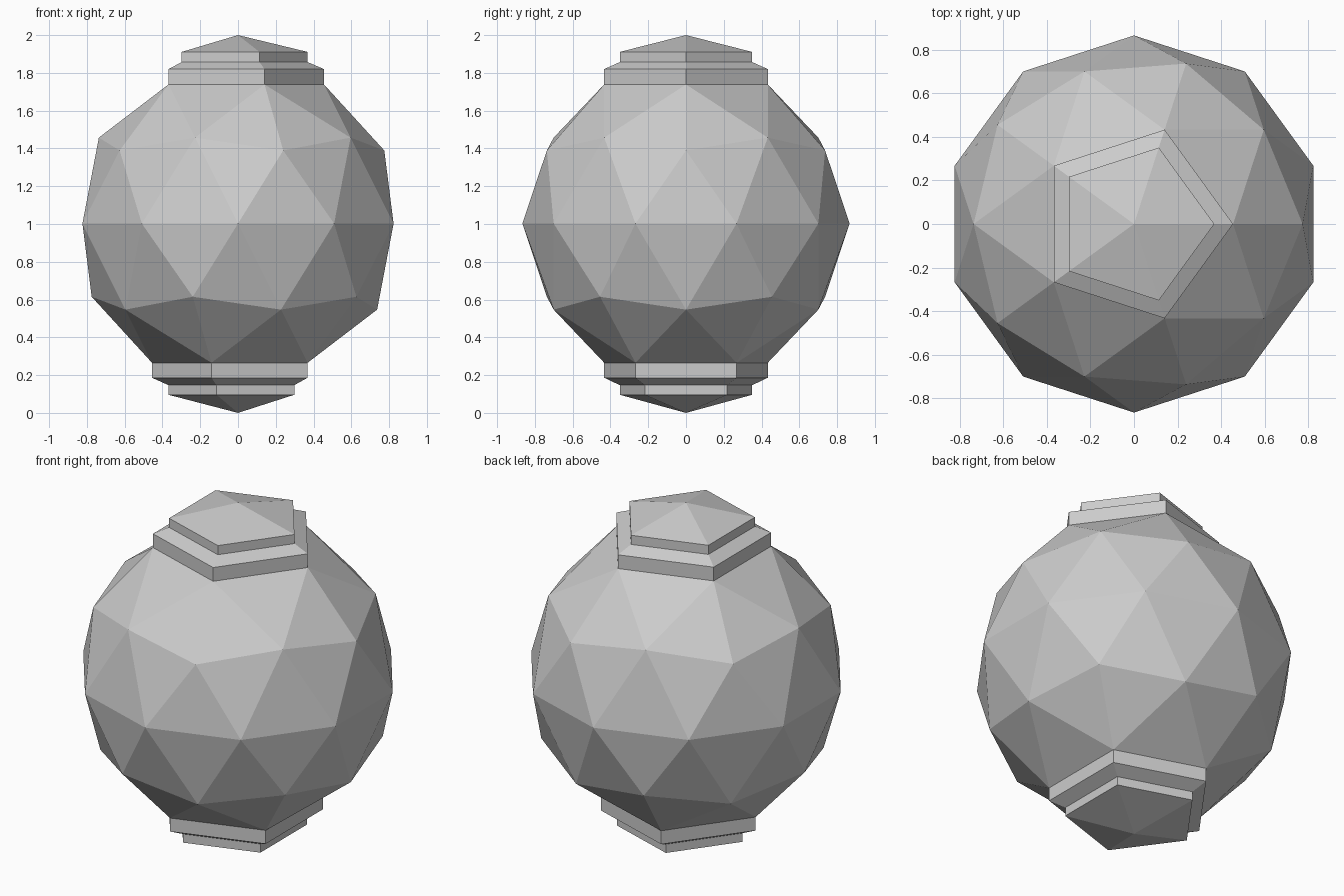
import bpy, bmesh

if "Cube" in bpy.data.objects:
    bpy.data.objects.remove(bpy.data.objects["Cube"])

CENTRE_Z = 1.002
RADIUS = 0.866

grey = bpy.data.materials.new("plain_grey")
grey.diffuse_color = (0.6, 0.6, 0.6, 1)
grey.use_nodes = True
grey.node_tree.nodes["Principled BSDF"].inputs["Base Color"].default_value = grey.diffuse_color

bm = bmesh.new()
bmesh.ops.create_icosphere(bm, subdivisions=2, radius=RADIUS)
bmesh.ops.translate(bm, verts=bm.verts, vec=(0, 0, CENTRE_Z))


def stepped_cap(sign, tiers, apex_z):
    """Extrude the five pole faces upward through (height, scale) tiers."""
    pole = max(bm.verts, key=lambda v: sign * v.co.z)
    for z, scale in tiers:
        cap = bmesh.ops.extrude_face_region(bm, geom=list(pole.link_faces))["geom"]
        old_faces = list(pole.link_faces)
        verts = [g for g in cap if isinstance(g, bmesh.types.BMVert)]
        pole = max(verts, key=lambda v: -v.co.xy.length)
        for v in verts:
            v.co.x *= scale
            v.co.y *= scale
            v.co.z = apex_z if v is pole else z
        # drop any covered inner faces left behind
        bmesh.ops.delete(bm, geom=[f for f in old_faces if f.is_valid
                                   and pole not in f.verts], context='FACES')
    loose = [v for v in bm.verts if not v.link_faces]
    bmesh.ops.delete(bm, geom=loose, context='VERTS')


# top and bottom stepped pentagonal caps
stepped_cap(1, [(1.82, 1), (1.857, 0.81), (1.911, 1)], 2.0)
stepped_cap(-1, [(0.186, 1), (0.147, 0.81), (0.096, 1)], 0.0)

bmesh.ops.recalc_face_normals(bm, faces=bm.faces)
mesh = bpy.data.meshes.new("faceted_ball")
bm.to_mesh(mesh)
bm.free()
mesh.materials.append(grey)
ball = bpy.data.objects.new("faceted_ball", mesh)
bpy.context.collection.objects.link(ball)
